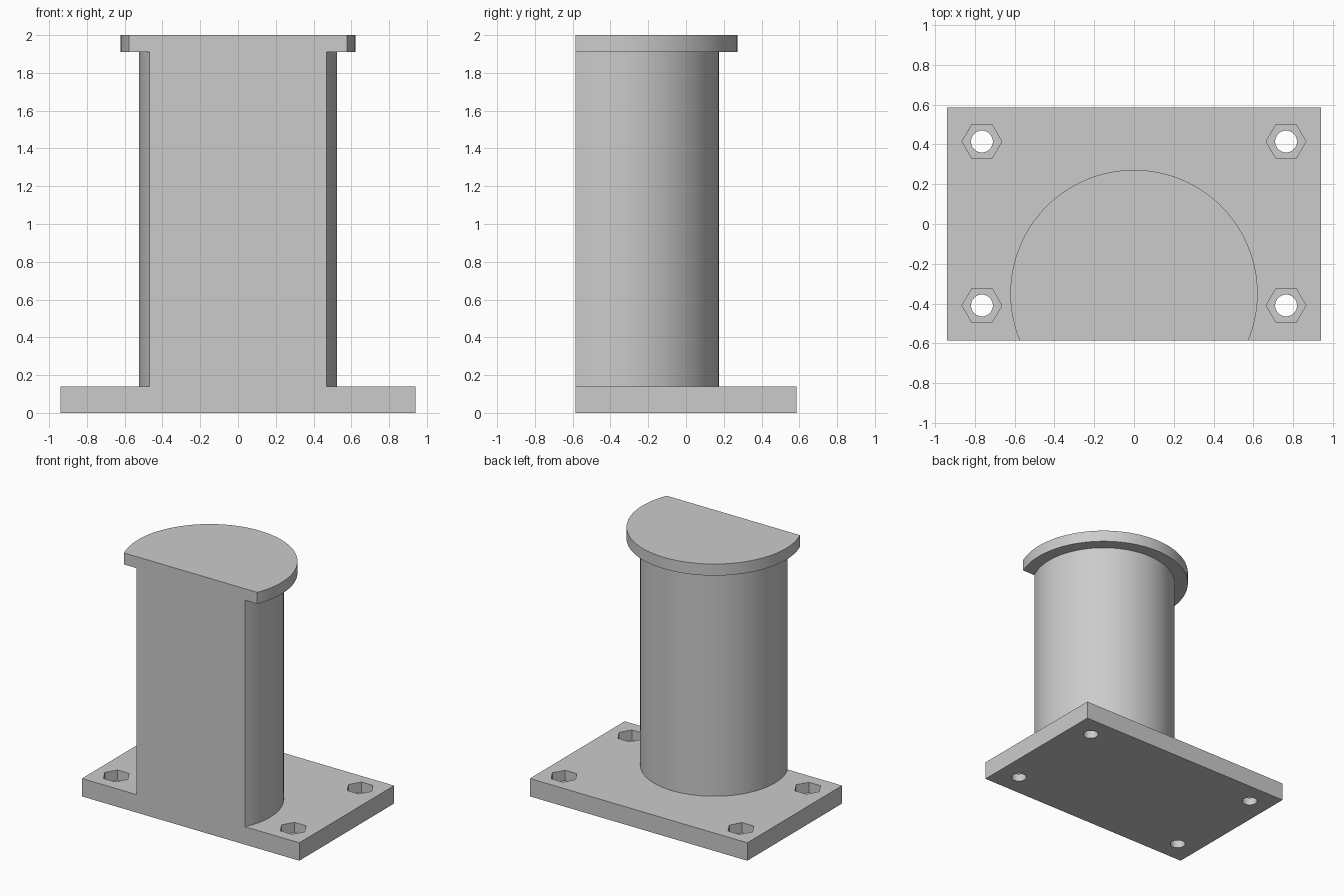
import bpy, bmesh, math

cube = bpy.data.objects.get("Cube")
if cube:
    bpy.data.objects.remove(cube, do_unlink=True)

# Overall dimensions
HALF_X, FRONT_Y = 0.94, -0.585
PLATE_TOP, CAP_BOTTOM, TOP = 0.14, 1.91, 2.0
AXIS_Y = -0.35

grey = bpy.data.materials.new("light_grey")
grey.use_nodes = True
colour = (0.6, 0.6, 0.6, 1)
grey.diffuse_color = colour
grey.node_tree.nodes["Principled BSDF"].inputs["Base Color"].default_value = colour


def circle(radius, sides, cx=0, cy=0, start=0.0, end=None):
    """Points round a full circle, or along an arc when an end is given."""
    count = sides if end is None else sides + 1
    span = math.tau if end is None else end - start
    return [(cx + radius * math.cos(start + span * i / sides),
             cy + radius * math.sin(start + span * i / sides)) for i in range(count)]


def prism(name, outlines, low, high):
    """Extrude one or more counter-clockwise outlines from low to high."""
    bm = bmesh.new()
    for outline in outlines:
        bottom = [bm.verts.new((x, y, low)) for x, y in outline]
        top = [bm.verts.new((x, y, high)) for x, y in outline]
        bm.faces.new(bottom[::-1])
        bm.faces.new(top)
        for i in range(len(outline)):
            j = (i + 1) % len(outline)
            bm.faces.new((bottom[i], bottom[j], top[j], top[i]))
    mesh = bpy.data.meshes.new(name)
    bm.to_mesh(mesh)
    bm.free()
    mesh.materials.append(grey)
    obj = bpy.data.objects.new(name, mesh)
    bpy.context.collection.objects.link(obj)
    return obj


def activate(obj):
    bpy.ops.object.select_all(action="DESELECT")
    obj.select_set(True)
    bpy.context.view_layer.objects.active = obj


def cut(obj, cutter):
    """Subtract the cutter, then discard it."""
    cutter.hide_render = True
    mod = obj.modifiers.new("cut", "BOOLEAN")
    mod.operation, mod.solver, mod.object = "DIFFERENCE", "EXACT", cutter
    activate(obj)
    bpy.ops.object.modifier_apply(modifier=mod.name)
    bpy.data.objects.remove(cutter, do_unlink=True)


def smooth(obj):
    activate(obj)
    bpy.ops.object.shade_smooth_by_angle(angle=math.radians(30))


def flat_cut_disc(name, radius, low, high):
    """A cylinder sliced flat, flush with the front of the plate."""
    angle = math.asin((FRONT_Y - AXIS_Y) / radius)
    smooth(prism(name, [circle(radius, 96, 0, AXIS_Y, angle, math.pi - angle)], low, high))


# Base plate with bolt holes and hexagonal nut pockets
plate = prism("base_plate", [[(-HALF_X, FRONT_Y), (HALF_X, FRONT_Y),
                              (HALF_X, -FRONT_Y), (-HALF_X, -FRONT_Y)]], 0, PLATE_TOP)
spots = [(x, y) for x in (-0.765, 0.765) for y in (-0.41, 0.415)]
cut(plate, prism("nut_pocket_cutter", [circle(0.1, 6, *s) for s in spots], 0.06, 0.3))
cut(plate, prism("bolt_hole_cutter", [circle(0.055, 32, *s) for s in spots], -0.1, 0.3))
smooth(plate)

# Column and the wider cap on top of it
flat_cut_disc("column", 0.525, PLATE_TOP, CAP_BOTTOM)
flat_cut_disc("top_cap", 0.622, CAP_BOTTOM, TOP)
